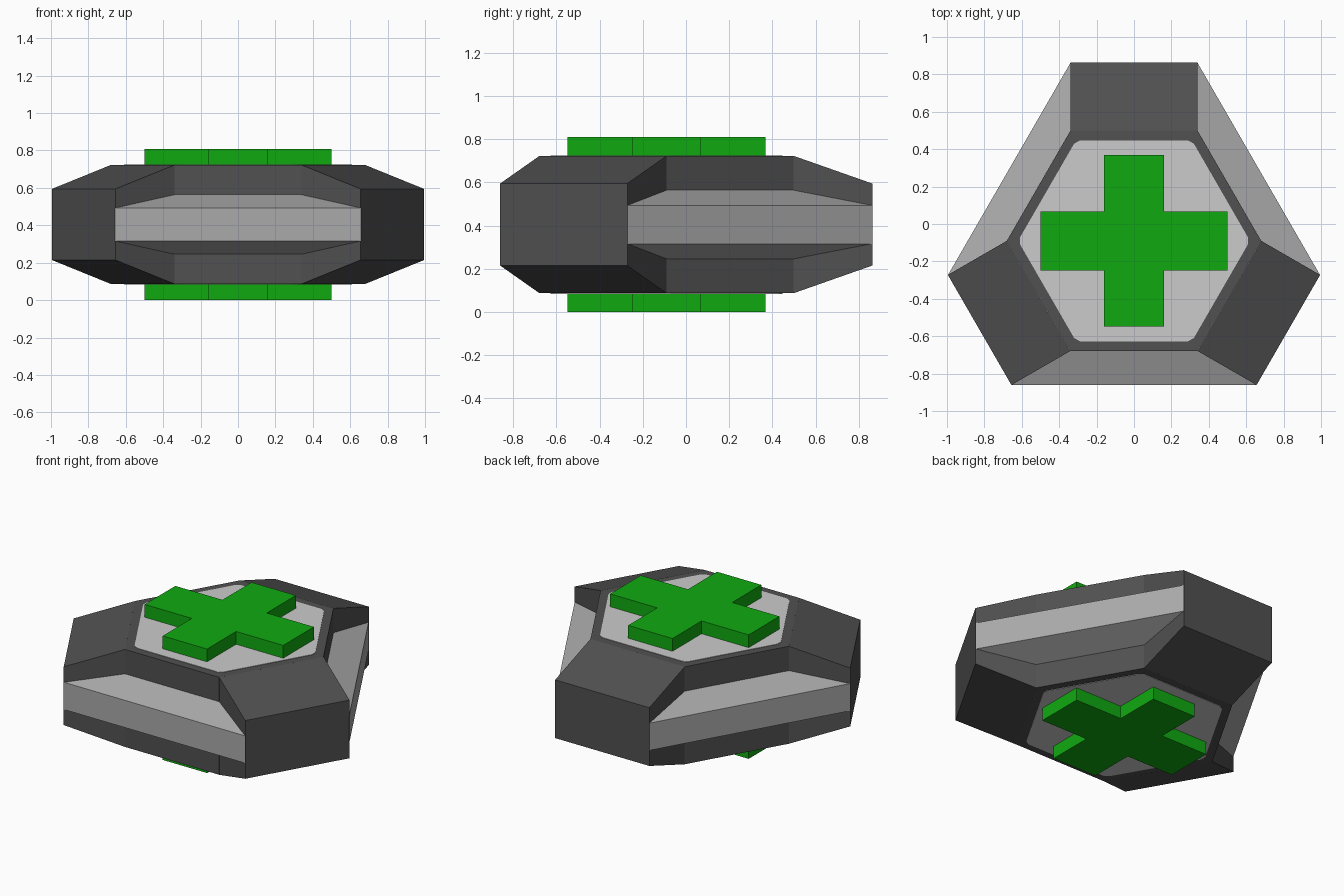
import bpy, bmesh, math
from mathutils import Vector

if "Cube" in bpy.data.objects:
    bpy.data.objects.remove(bpy.data.objects["Cube"])

CY, MID = -0.09, 0.4045       # axis of the threefold body, mid height
APO = 0.589                   # distance from axis to the core's flat sides


def material(name, rgb):
    m = bpy.data.materials.new(name)
    m.diffuse_color = (*rgb, 1)
    m.use_nodes = True
    m.node_tree.nodes["Principled BSDF"].inputs["Base Color"].default_value = m.diffuse_color
    return m


DARK = material("dark grey", (0.082, 0.082, 0.082))
GREY = material("mid grey", (0.40, 0.40, 0.40))
LIGHT = material("light grey", (0.60, 0.60, 0.60))
GREEN = material("green", (0.005, 0.40, 0.005))


def finish(name, bm, mat):
    bmesh.ops.recalc_face_normals(bm, faces=bm.faces)
    me = bpy.data.meshes.new(name)
    bm.to_mesh(me)
    bm.free()
    me.materials.append(mat)
    ob = bpy.data.objects.new(name, me)
    bpy.context.collection.objects.link(ob)
    return ob


def prism(name, pts, z0, z1, mat):
    bm = bmesh.new()
    f = bm.faces.new([bm.verts.new((x, y + CY, z0)) for x, y in pts])
    r = bmesh.ops.extrude_face_region(bm, geom=[f])
    top = [v for v in r["geom"] if isinstance(v, bmesh.types.BMVert)]
    bmesh.ops.translate(bm, verts=top, vec=(0, 0, z1 - z0))
    return finish(name, bm, mat)


def wedge(name, angle, inner, outer, mat):
    """Tapering block; inner and outer are (distance, half width, half height)."""
    a = math.radians(angle)
    out, side = Vector((math.cos(a), math.sin(a), 0)), Vector((-math.sin(a), math.cos(a), 0))
    bm = bmesh.new()
    rings = []
    for d, w, h in (inner, outer):
        rings.append([bm.verts.new(out * d + side * w * s + Vector((0, CY, MID + h * t)))
                      for s, t in ((-1, -1), (1, -1), (1, 1), (-1, 1))])
    for r in rings:
        bm.faces.new(r)
    for i in range(4):
        j = (i + 1) % 4
        bm.faces.new((rings[0][i], rings[0][j], rings[1][j], rings[1][i]))
    return finish(name, bm, mat)


def polar(r, angles):
    return [(r * math.cos(math.radians(a)), r * math.sin(math.radians(a))) for a in angles]


# Hexagonal core
prism("core", polar(0.68, range(0, 360, 60)), MID - 0.318, MID + 0.318, DARK)

# Three heavy corner blocks and three recessed grey sides between them
for i in range(3):
    wedge(f"corner_block_{i+1}", 90 + 120 * i, (APO, 0.34, 0.318), (0.953, 0.34, 0.19), DARK)
    wedge(f"recessed_side_{i+1}", 30 + 120 * i, (APO, 0.34, 0.159), (0.77, 0.657, 0.089), GREY)

# Light panels with clipped corners and raised crosses, top and bottom
panel = polar(0.61, [60 * k + s for k in range(6) for s in (-1.7, 1.7)])
W, V, A, B = 0.5, 0.458, 0.16, 0.158
cross = [(A, B), (A, V), (-A, V), (-A, B), (-W, B), (-W, -B),
         (-A, -B), (-A, -V), (A, -V), (A, -B), (W, -B), (W, B)]
for label, s in (("top", 1), ("bottom", -1)):
    prism(f"{label}_panel", panel, MID + s * 0.317, MID + s * 0.321, LIGHT)
    prism(f"{label}_cross", cross, MID + s * 0.318, MID + s * 0.4045, GREEN)
